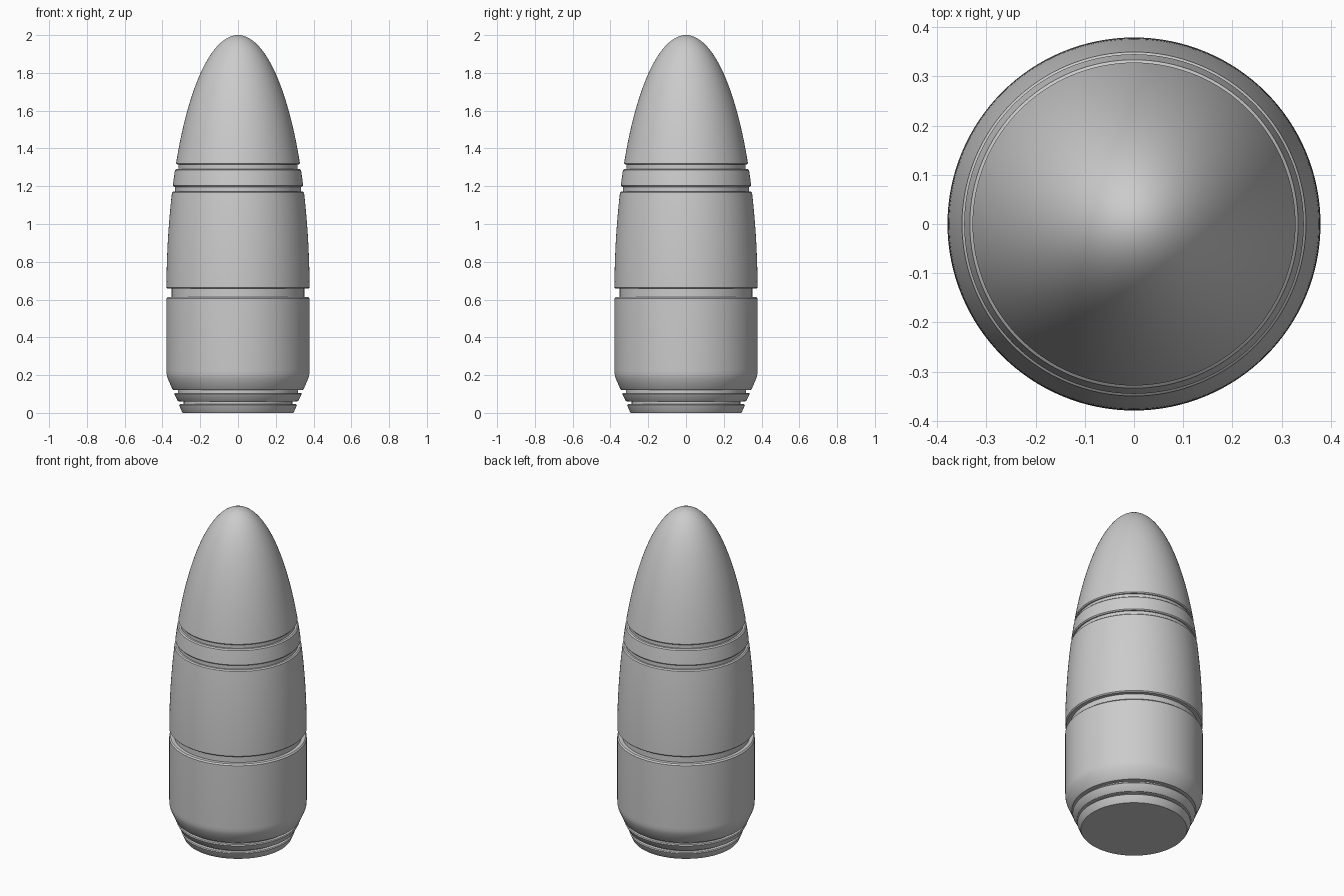
import bpy, bmesh, math

if "Cube" in bpy.data.objects:
    bpy.data.objects.remove(bpy.data.objects["Cube"])

SEGS = 128
BASE_Z, MAX_R, TOP_Z = 0.64, 0.379, 2.0


def ogive(z):
    # Elliptical outline of the upper body
    t = max(0.0, (z - BASE_Z) / (TOP_Z - BASE_Z))
    return MAX_R * math.sqrt(max(0.0, 1 - t * t))


def section(z0, z1, steps):
    # Stretch of the outline between two grooves, with tiny edge chamfers
    c = 0.006
    pts = [(ogive(z0) - c, z0)]
    for i in range(steps + 1):
        z = z0 + c + (z1 - z0 - 2 * c) * i / steps
        pts.append((ogive(z), z))
    return pts + [(ogive(z1) - c, z1)]


# Stepped, tapered base
profile = [(0.0, 0.0), (0.292, 0.0), (0.297, 0.006), (0.312, 0.041), (0.308, 0.046),
           (0.288, 0.046), (0.288, 0.060), (0.313, 0.060), (0.319, 0.064),
           (0.338, 0.100), (0.335, 0.106), (0.318, 0.106), (0.318, 0.121),
           (0.342, 0.121), (0.348, 0.126), (0.370, 0.178), (0.375, 0.191), (0.378, 0.206)]
# Lower cylinder and wide groove
profile += [(0.379, 0.225), (0.379, 0.606), (0.372, 0.614), (0.352, 0.614), (0.352, 0.658)]
# Middle body and groove
profile += section(0.658, 1.172, 16) + [(0.333, 1.172), (0.333, 1.197)]
# Narrow band and groove
profile += section(1.197, 1.291, 4) + [(0.316, 1.291), (0.316, 1.315)]
# Nose, sampled evenly by angle up to the tip
profile += [(ogive(1.315) - 0.006, 1.315)]
a0 = math.asin((1.321 - BASE_Z) / (TOP_Z - BASE_Z))
for i in range(33):
    a = a0 + (math.pi / 2 - a0) * i / 32
    profile.append((MAX_R * math.cos(a) if i < 32 else 0.0,
                    BASE_Z + (TOP_Z - BASE_Z) * math.sin(a)))

# Spin the profile around the vertical axis
bm = bmesh.new()
verts = [bm.verts.new((r, 0, z)) for r, z in profile]
edges = [bm.edges.new(pair) for pair in zip(verts, verts[1:])]
bmesh.ops.spin(bm, geom=verts + edges, cent=(0, 0, 0), axis=(0, 0, 1),
               angle=math.tau, steps=SEGS, use_merge=False)
bmesh.ops.remove_doubles(bm, verts=bm.verts, dist=0.00005)
bmesh.ops.recalc_face_normals(bm, faces=bm.faces)
mesh = bpy.data.meshes.new("grooved_body")
bm.to_mesh(mesh)
bm.free()
body = bpy.data.objects.new("grooved_body", mesh)
bpy.context.collection.objects.link(body)
bpy.context.view_layer.objects.active = body
body.select_set(True)
bpy.ops.object.shade_smooth_by_angle(angle=math.radians(30))
